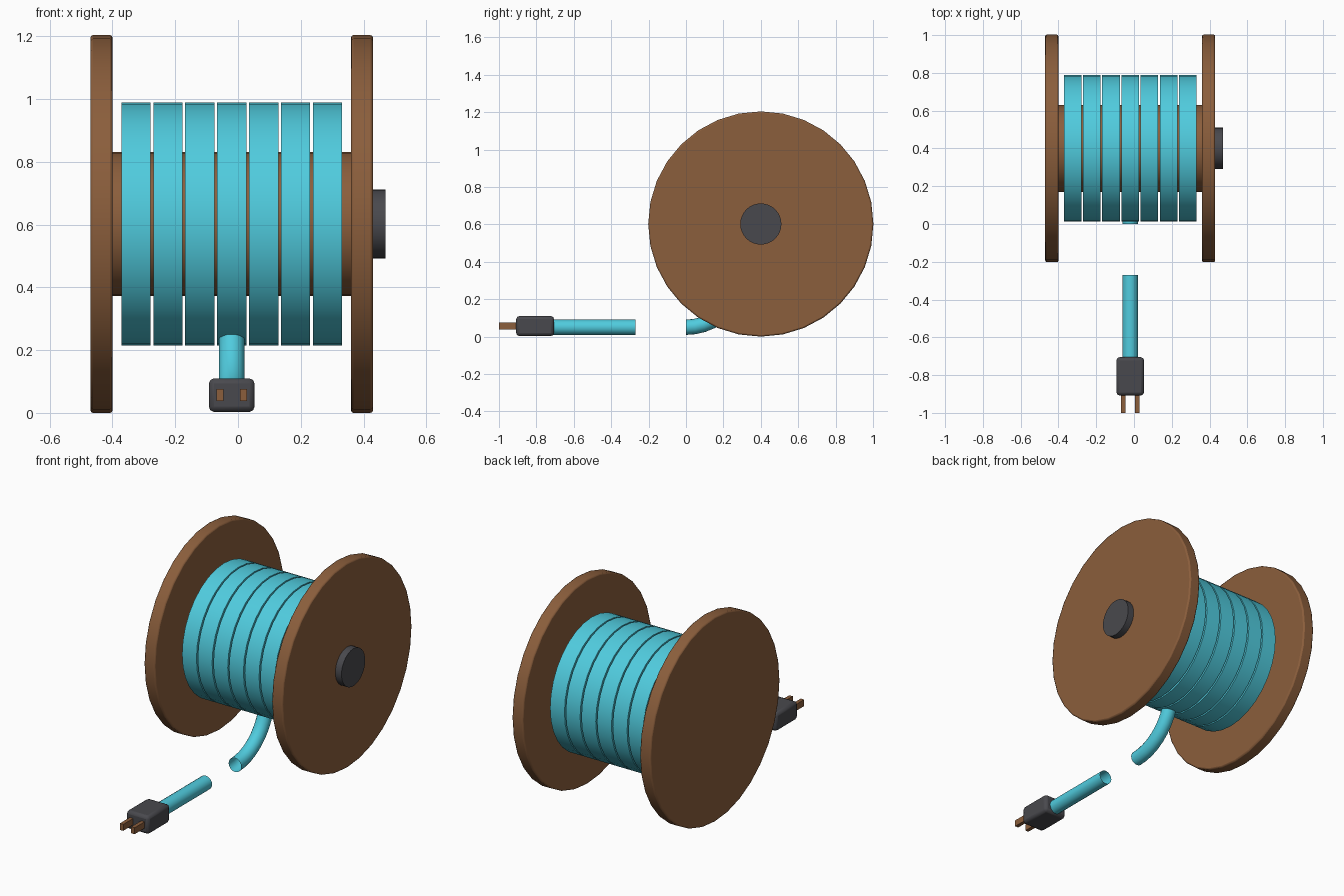
import bpy, bmesh, math
from mathutils import Matrix

if "Cube" in bpy.data.objects:
    bpy.data.objects.remove(bpy.data.objects["Cube"])

AXIS_Y, AXIS_Z = 0.4, 0.602   # spool axis
CABLE_X = -0.02               # cable, plug and middle coil


def material(name, rgb):
    m = bpy.data.materials.new(name)
    m.diffuse_color = (*rgb, 1)
    m.use_nodes = True
    m.node_tree.nodes["Principled BSDF"].inputs["Base Color"].default_value = m.diffuse_color
    return m


brown = material("brown wood", (0.258, 0.112, 0.045))
teal = material("teal cable", (0.08, 0.60, 0.73))
dark = material("dark grey rubber", (0.066, 0.066, 0.075))


def make(name, bm, mat, bevel=0.0, segments=2, smooth=True):
    bmesh.ops.recalc_face_normals(bm, faces=bm.faces)
    me = bpy.data.meshes.new(name)
    bm.to_mesh(me)
    bm.free()
    ob = bpy.data.objects.new(name, me)
    bpy.context.collection.objects.link(ob)
    me.materials.append(mat)
    if bevel:
        b = ob.modifiers.new("bevel", 'BEVEL')
        b.width, b.segments = bevel, segments
        b.limit_method, b.angle_limit = 'ANGLE', math.radians(40)
    if smooth:
        bpy.ops.object.select_all(action='DESELECT')
        ob.select_set(True)
        bpy.context.view_layer.objects.active = ob
        bpy.ops.object.shade_smooth_by_angle(angle=math.radians(35))
    return ob


def disc(name, x0, x1, radius, mat, bevel=0.0):
    """Cylinder along x on the spool axis."""
    bm = bmesh.new()
    mtx = (Matrix.Translation(((x0 + x1) / 2, AXIS_Y, AXIS_Z))
           @ Matrix.Rotation(math.pi / 2, 4, 'Y'))
    bmesh.ops.create_cone(bm, cap_ends=True, segments=32, radius1=radius,
                          radius2=radius, depth=x1 - x0, matrix=mtx)
    return make(name, bm, mat, bevel)


def box(name, lo, hi, mat, bevel=0.0):
    bm = bmesh.new()
    c = [(a + b) / 2 for a, b in zip(lo, hi)]
    s = [b - a for a, b in zip(lo, hi)]
    bmesh.ops.create_cube(bm, size=1,
                          matrix=Matrix.Translation(c) @ Matrix.Diagonal((*s, 1)))
    return make(name, bm, mat, bevel, smooth=bevel > 0)


def tube(name, path, radius, mat, sides=16):
    """Open tube along (y, z, pitch) stations in the plane x = CABLE_X."""
    bm = bmesh.new()
    rings = []
    for y, z, pitch in path:
        ring = []
        for i in range(sides):
            a = 2 * math.pi * i / sides
            u, v = radius * math.cos(a), radius * math.sin(a)
            ring.append(bm.verts.new((CABLE_X + u, y - v * math.sin(pitch),
                                      z + v * math.cos(pitch))))
        rings.append(ring)
    for r0, r1 in zip(rings, rings[1:]):
        for i in range(sides):
            j = (i + 1) % sides
            bm.faces.new((r0[i], r0[j], r1[j], r1[i]))
    return make(name, bm, mat)


# spool: two flanges, core and crank hub
disc("left_flange", -0.47, -0.40, 0.602, brown, 0.008)
disc("right_flange", 0.36, 0.43, 0.602, brown, 0.008)
disc("spool_core", -0.41, 0.37, 0.23, brown)
disc("side_knob", 0.42, 0.47, 0.11, dark)

# wound cable: seven flat coils with narrow gaps
for i in range(7):
    cx = CABLE_X + (i - 3) * 0.1018
    disc(f"cable_coil_{i + 1}", cx - 0.0465, cx + 0.0465, 0.388, teal)

# loose cable end curving up into the coils
R = 0.30
arc = [math.pi / 2 * k / 10 for k in range(11)]
tube("cable_drop", [(R * math.sin(t), 0.05 + R * (1 - math.cos(t)), t)
                    for t in arc], 0.041, teal)

# straight cable piece on the ground, leading to the plug
tube("cable_tail", [(-0.72, 0.05, 0), (-0.27, 0.05, 0)], 0.041, teal)

# plug with two prongs
box("plug_body", (-0.093, -0.908, 0.003), (0.053, -0.705, 0.11), dark, 0.017)
for side, name in ((-1, "left_prong"), (1, "right_prong")):
    px = CABLE_X + side * 0.037
    box(name, (px - 0.011, -1.0, 0.038), (px + 0.011, -0.89, 0.076), brown)
